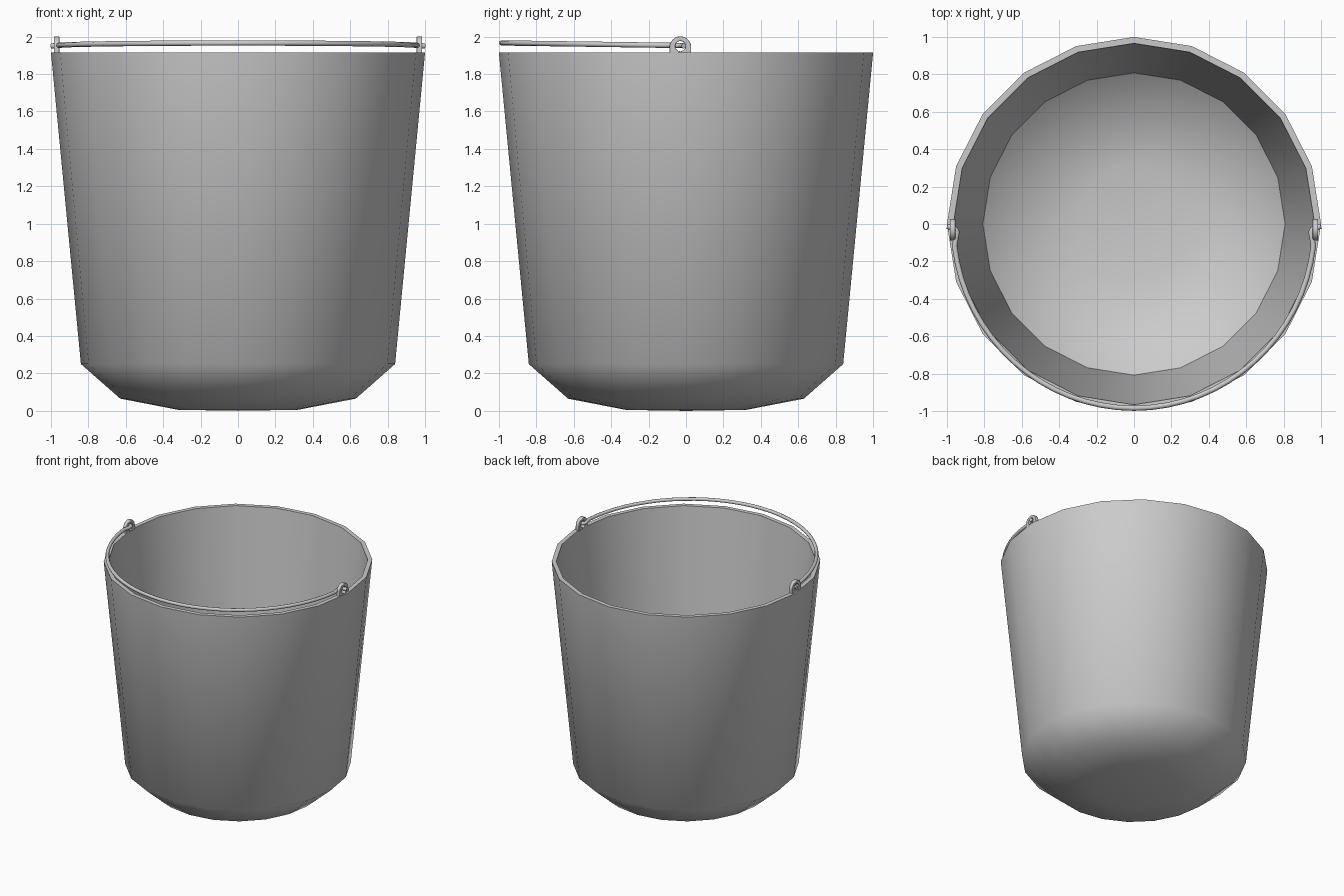
import bpy, bmesh, math
from mathutils import Vector

if "Cube" in bpy.data.objects:
    bpy.data.objects.remove(bpy.data.objects["Cube"])

SIDES = 20
RIM_Z = 1.915


def add_object(name, data):
    ob = bpy.data.objects.new(name, data)
    bpy.context.collection.objects.link(ob)
    return ob


def lathe(name, profile, sides, sharp_rings=()):
    """Revolve an (r, z) profile that starts and ends on the axis."""
    bm = bmesh.new()
    rings = []
    for r, z in profile:
        if r == 0:
            rings.append([bm.verts.new((0, 0, z))] * sides)
        else:
            rings.append([bm.verts.new((r * math.cos(2 * math.pi * i / sides),
                                        r * math.sin(2 * math.pi * i / sides), z))
                          for i in range(sides)])
    for a, b in zip(rings, rings[1:]):
        for i in range(sides):
            j = (i + 1) % sides
            corners = list(dict.fromkeys((a[i], a[j], b[j], b[i])))
            bm.faces.new(corners).smooth = True
    for k in sharp_rings:
        for i in range(sides):
            bm.edges.get((rings[k][i], rings[k][(i + 1) % sides])).smooth = False
    bmesh.ops.recalc_face_normals(bm, faces=bm.faces[:])
    mesh = bpy.data.meshes.new(name)
    bm.to_mesh(mesh)
    bm.free()
    return add_object(name, mesh)


def poly_spline(curve, pts, cyclic=False):
    s = curve.splines.new('POLY')
    s.points.add(len(pts) - 1)
    for p, co in zip(s.points, pts):
        p.co = (*co, 1)
    s.use_cyclic_u = cyclic
    s.use_smooth = True


def to_mesh(ob, angle):
    bpy.ops.object.select_all(action='DESELECT')
    ob.select_set(True)
    bpy.context.view_layer.objects.active = ob
    bpy.ops.object.convert(target='MESH')
    bpy.ops.object.shade_smooth_by_angle(angle=math.radians(angle))


# Bucket shell: outer skin from the bottom centre up, over the rim, down the inside
lathe("bucket_shell",
      [(0, 0), (0.32, 0.005), (0.63, 0.065), (0.84, 0.25), (1.0, RIM_Z),
       (0.966, RIM_Z), (0.808, 0.255), (0.61, 0.095), (0.31, 0.038), (0, 0.033)],
      SIDES, sharp_rings=(4, 5, 6))

# Ears: arched tabs with a round hole, standing on the rim
EAR_Y, EAR_Z, EAR_R = -0.03, 1.943, 0.058
for side, label in ((-1, "left"), (1, "right")):
    curve = bpy.data.curves.new(f"ear_{label}", 'CURVE')
    curve.dimensions = '2D'
    curve.fill_mode = 'BOTH'
    curve.extrude = 0.010
    curve.bevel_depth = 0.005
    curve.offset = -0.005
    outline = [(EAR_R, -0.035)]
    outline += [(EAR_R * math.cos(math.pi * i / 12), EAR_R * math.sin(math.pi * i / 12))
                for i in range(13)]
    outline.append((-EAR_R, -0.035))
    poly_spline(curve, [(x, y, 0) for x, y in outline], True)
    poly_spline(curve, [(0.028 * math.cos(math.pi * i / 6),
                         0.006 + 0.028 * math.sin(math.pi * i / 6), 0)
                        for i in range(12)], True)
    ear = add_object(f"ear_{label}", curve)
    ear.rotation_euler = (math.pi / 2, 0, math.pi / 2)
    ear.location = (side * 0.97, EAR_Y, EAR_Z)
    to_mesh(ear, 35)

# Wire handle: hooked through both ears, lying forward along the rim
hook = [(0.998, -0.012, 1.95), (0.975, -0.02, 1.952), (0.953, -0.028, 1.953),
        (0.946, -0.045, 1.953), (0.952, -0.075, 1.953)]
arc = []
for i in range(33):
    a = math.radians(7 + 166 * i / 32)
    s = math.sin(a)
    arc.append(((0.965 + 0.01 * s) * math.cos(a),
                -(0.965 + 0.02 * s) * s, 1.952 + 0.014 * s))
path = hook + arc + [(-x, y, z) for x, y, z in reversed(hook)]
wire = bpy.data.curves.new("wire_handle", 'CURVE')
wire.dimensions = '3D'
wire.bevel_depth = 0.014
wire.bevel_resolution = 2
wire.use_fill_caps = True
poly_spline(wire, path)
to_mesh(add_object("wire_handle", wire), 50)
